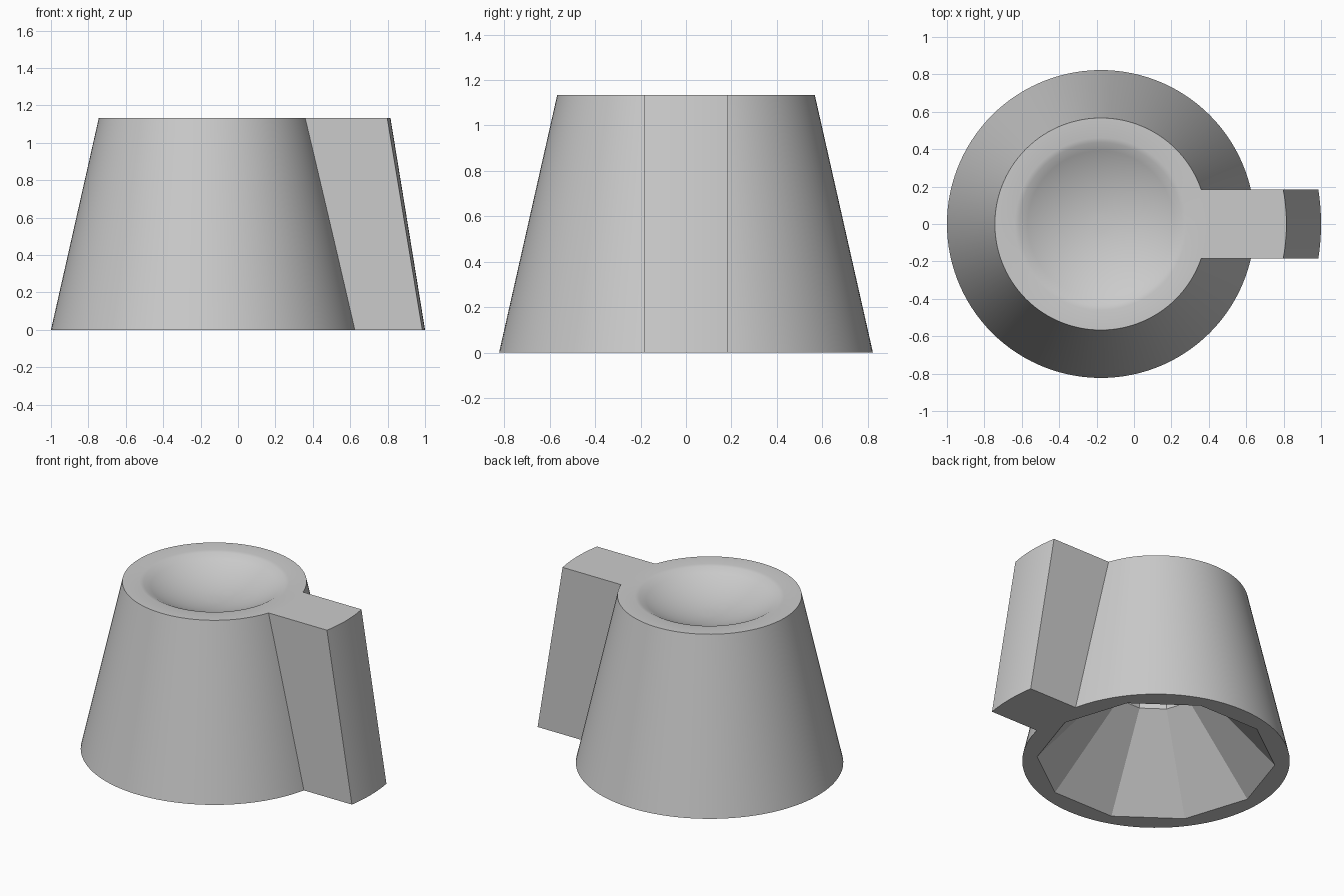
import bpy, bmesh, math

if "Cube" in bpy.data.objects:
    bpy.data.objects.remove(bpy.data.objects["Cube"], do_unlink=True)

CX = -0.177       # axis of the knob
HEIGHT = 1.134
SEGMENTS = 120
GREY = (0.6, 0.6, 0.6, 1)

grey = bpy.data.materials.new("plain grey")
grey.use_nodes = True
grey.diffuse_color = GREY
grey.node_tree.nodes["Principled BSDF"].inputs["Base Color"].default_value = GREY


def make_object(name, bm):
    bmesh.ops.recalc_face_normals(bm, faces=bm.faces)
    mesh = bpy.data.meshes.new(name)
    bm.to_mesh(mesh)
    bm.free()
    mesh.materials.append(grey)
    obj = bpy.data.objects.new(name, mesh)
    obj.location.x = CX
    bpy.context.collection.objects.link(obj)
    return obj


def ring(bm, radius, z, sides=None):
    """Ring of vertices, round or lying on a regular polygon."""
    verts = []
    for i in range(SEGMENTS):
        a = 2 * math.pi * i / SEGMENTS
        r = radius
        if sides:
            half = math.pi / sides
            r *= math.cos(half) / math.cos(a % (2 * half) - half)
        verts.append(bm.verts.new((r * math.cos(a), r * math.sin(a), z)))
    return verts


# Knob body: spherical dish with a soft lip, tapered wall, ten-sided hollow and shaft hole
bm = bmesh.new()
DISH_R, SPHERE_R = 0.435, 0.86
lip_drop = math.sqrt(SPHERE_R ** 2 - DISH_R ** 2)
dish = []
for k in range(1, 11):
    r = DISH_R * k / 10
    dish.append((r, HEIGHT - 0.005 + lip_drop - math.sqrt(SPHERE_R ** 2 - r * r)))
rings = [ring(bm, r, z) for r, z in dish + [(0.46, HEIGHT), (0.567, HEIGHT), (0.823, 0)]]
rings += [ring(bm, r, z, 10) for r, z in [(0.733, 0), (0.27, 0.52), (0.27, 0.85)]]
for lower, upper in zip(rings, rings[1:]):
    for i in range(SEGMENTS):
        j = (i + 1) % SEGMENTS
        bm.faces.new((lower[i], lower[j], upper[j], upper[i]))
bm.faces.new(rings[0])
bm.faces.new(rings[-1])
body = make_object("knob_body", bm)

# Pointer fin: both ends are arcs about the knob axis
bm = bmesh.new()
STEPS, HALF = 12, 0.185


def fin_outline(inner, outer, z):
    ys = [HALF * (2 * i / STEPS - 1) for i in range(STEPS + 1)]
    pts = [(math.sqrt(outer ** 2 - y * y), y) for y in ys]
    pts += [(math.sqrt(inner ** 2 - y * y), y) for y in reversed(ys)]
    return [bm.verts.new((x, y, z)) for x, y in pts]


bottom = fin_outline(0.81, 1.177, 0)
top = fin_outline(0.555, 0.992, HEIGHT)
bm.faces.new(bottom)
bm.faces.new(top)
for i in range(len(top)):
    j = (i + 1) % len(top)
    bm.faces.new((bottom[i], bottom[j], top[j], top[i]))
fin = make_object("pointer_fin", bm)

# Smooth the curved walls, keep the rims and hollow facets crisp
for obj in (body, fin):
    bpy.ops.object.select_all(action='DESELECT')
    obj.select_set(True)
    bpy.context.view_layer.objects.active = obj
    bpy.ops.object.shade_smooth_by_angle(angle=math.radians(22))
